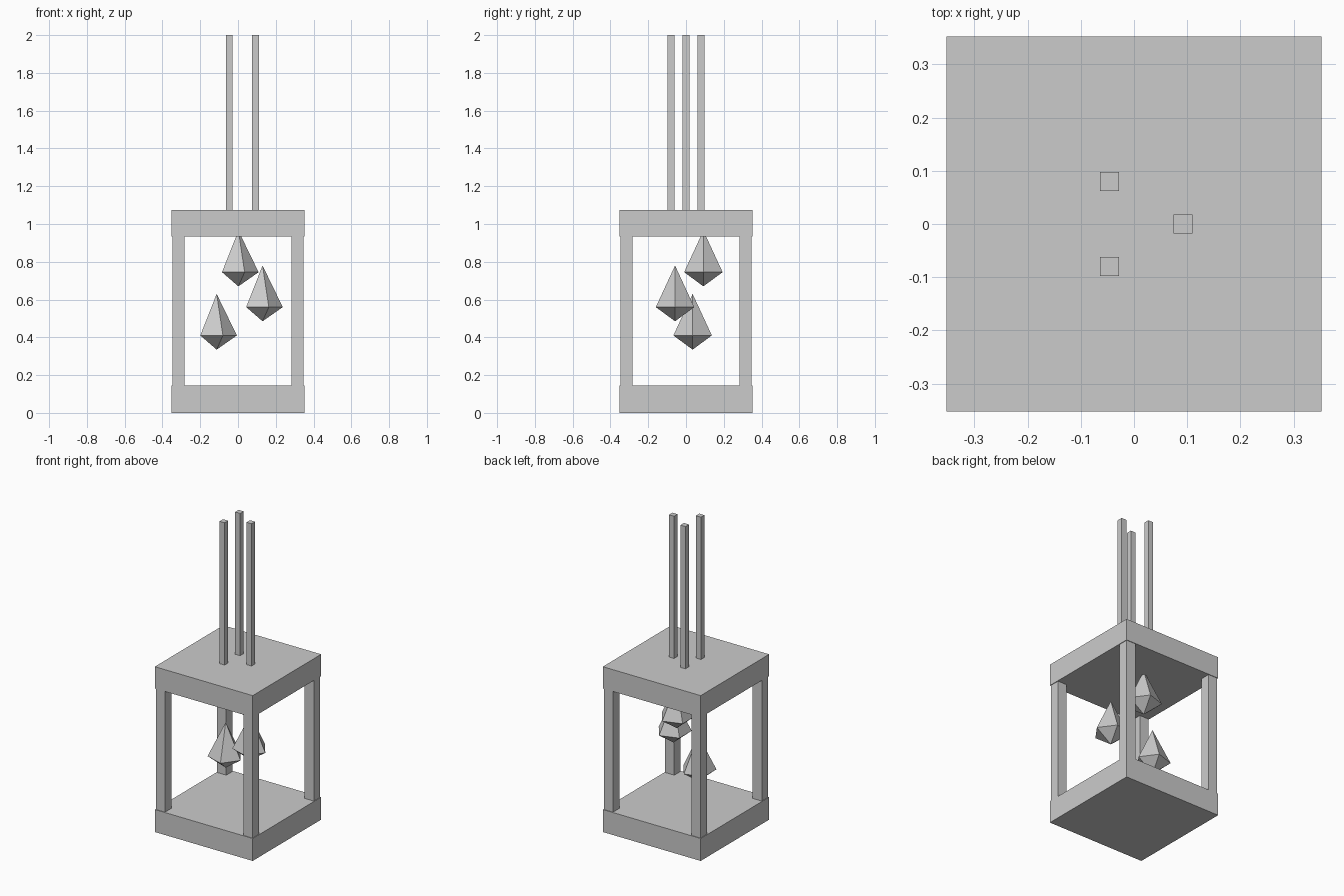
import bpy
import bmesh
from math import cos, sin, tau

cube = bpy.data.objects.get("Cube")
if cube:
    bpy.data.objects.remove(cube, do_unlink=True)

grey = bpy.data.materials.new("plain_grey")
grey.use_nodes = True
GREY = (0.6, 0.6, 0.6, 1)
grey.diffuse_color = GREY
grey.node_tree.nodes["Principled BSDF"].inputs["Base Color"].default_value = GREY


def add_object(name, bm):
    bmesh.ops.recalc_face_normals(bm, faces=bm.faces)
    mesh = bpy.data.meshes.new(name)
    bm.to_mesh(mesh)
    bm.free()
    mesh.materials.append(grey)
    obj = bpy.data.objects.new(name, mesh)
    bpy.context.collection.objects.link(obj)
    return obj


def box(name, x, y, half, bottom, top):
    """Square upright block between two heights."""
    bm = bmesh.new()
    bmesh.ops.create_cube(bm, size=1)
    bmesh.ops.scale(bm, vec=(2 * half, 2 * half, top - bottom), verts=bm.verts)
    bmesh.ops.translate(bm, vec=(x, y, (bottom + top) / 2), verts=bm.verts)
    return add_object(name, bm)


def crystal(name, x, y, z, radius=0.107, sides=5):
    """Five-sided double pyramid, long above its girdle and short below."""
    bm = bmesh.new()
    ring = [bm.verts.new((x + radius * cos(tau * i / sides),
                          y + radius * sin(tau * i / sides), z))
            for i in range(sides)]
    for tip_z in (z + 0.22, z - 0.075):
        tip = bm.verts.new((x, y, tip_z))
        for i in range(sides):
            bm.faces.new((ring[i - 1], ring[i], tip))
    return add_object(name, bm)


# Frame: base slab, roof slab and corner posts
box("base_slab", 0, 0, 0.352, 0, 0.146)
box("roof_slab", 0, 0, 0.352, 0.933, 1.075)
for side, sx in (("left", 1), ("right", -1)):
    for end, sy in (("front", -1), ("back", 1)):
        box(f"{end}_{side}_post", sx * 0.315, sy * 0.315, 0.033, 0.14, 0.94)

# Three rods rising from the roof, spaced evenly round the centre
for i in range(3):
    a = tau * i / 3
    box(f"rod_{i + 1}", 0.092 * cos(a), 0.092 * sin(a), 0.018, 1.07, 2)

# Crystals hanging inside the frame
crystal("low_crystal", -0.113, 0.035, 0.41)
crystal("middle_crystal", 0.13, -0.058, 0.56)
crystal("high_crystal", 0.002, 0.092, 0.745)
